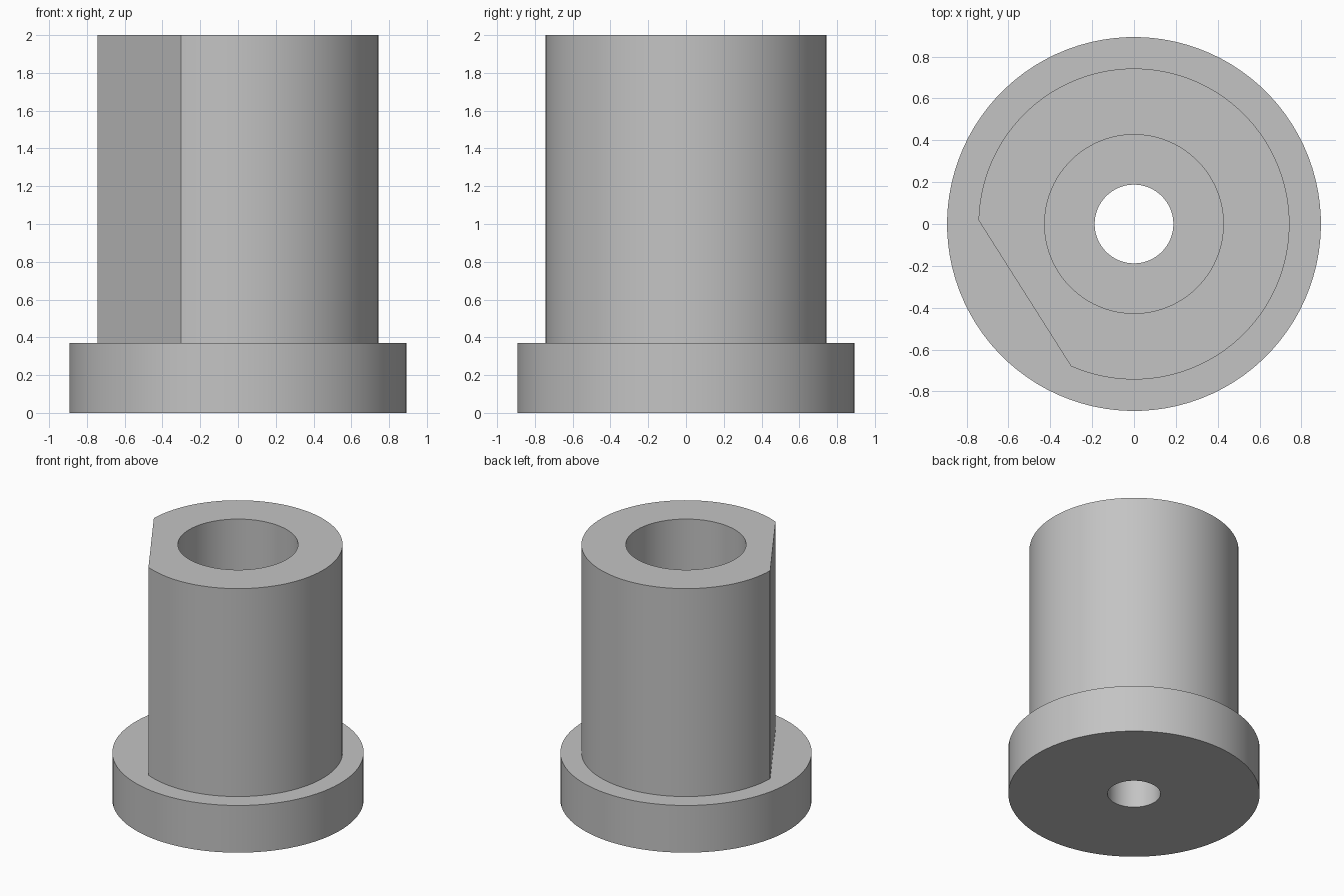
import bpy, bmesh, math

if "Cube" in bpy.data.objects:
    bpy.data.objects.remove(bpy.data.objects["Cube"])

N = 96                            # sides around the axis
FLAT_DIR = math.radians(212.35)   # direction the flat faces
FLAT_DIST = 0.743 * math.cos(9 * 2 * math.pi / N)   # flat spans 18 segments


def ring(bm, radius, z, flat=False):
    """Circle of vertices, optionally cut by the flat."""
    verts = []
    for i in range(N):
        a = 2 * math.pi * i / N
        r = radius
        if flat and math.cos(a) > 0:
            r = min(r, FLAT_DIST / math.cos(a))
        verts.append(bm.verts.new((r * math.cos(a + FLAT_DIR), r * math.sin(a + FLAT_DIR), z)))
    return verts


# Closed profile: radius, height, cut by flat
profile = [
    (0.188, 0.0, False), (0.893, 0.0, False),     # underside
    (0.893, 0.37, False),                         # flange rim
    (0.743, 0.37, True), (0.743, 2.0, True),      # shaft wall with flat
    (0.427, 2.0, False), (0.427, 0.37, False),    # wide bore
    (0.188, 0.37, False),                         # narrow through hole
]

bm = bmesh.new()
rings = [ring(bm, *p) for p in profile]
for k, a in enumerate(rings):
    b = rings[(k + 1) % len(rings)]
    for i in range(N):
        j = (i + 1) % N
        bm.faces.new((a[i], a[j], b[j], b[i]))
bmesh.ops.recalc_face_normals(bm, faces=bm.faces)

mesh = bpy.data.meshes.new("flanged_bushing")
bm.to_mesh(mesh)
bm.free()
bushing = bpy.data.objects.new("flanged_bushing", mesh)
bpy.context.collection.objects.link(bushing)

# Plain grey
grey = bpy.data.materials.new("light_grey")
grey.diffuse_color = (0.55, 0.55, 0.55, 1)
grey.use_nodes = True
grey.node_tree.nodes["Principled BSDF"].inputs["Base Color"].default_value = grey.diffuse_color
mesh.materials.append(grey)

# Smooth walls, sharp edges
bpy.context.view_layer.objects.active = bushing
bushing.select_set(True)
bpy.ops.object.shade_smooth_by_angle(angle=math.radians(20))
